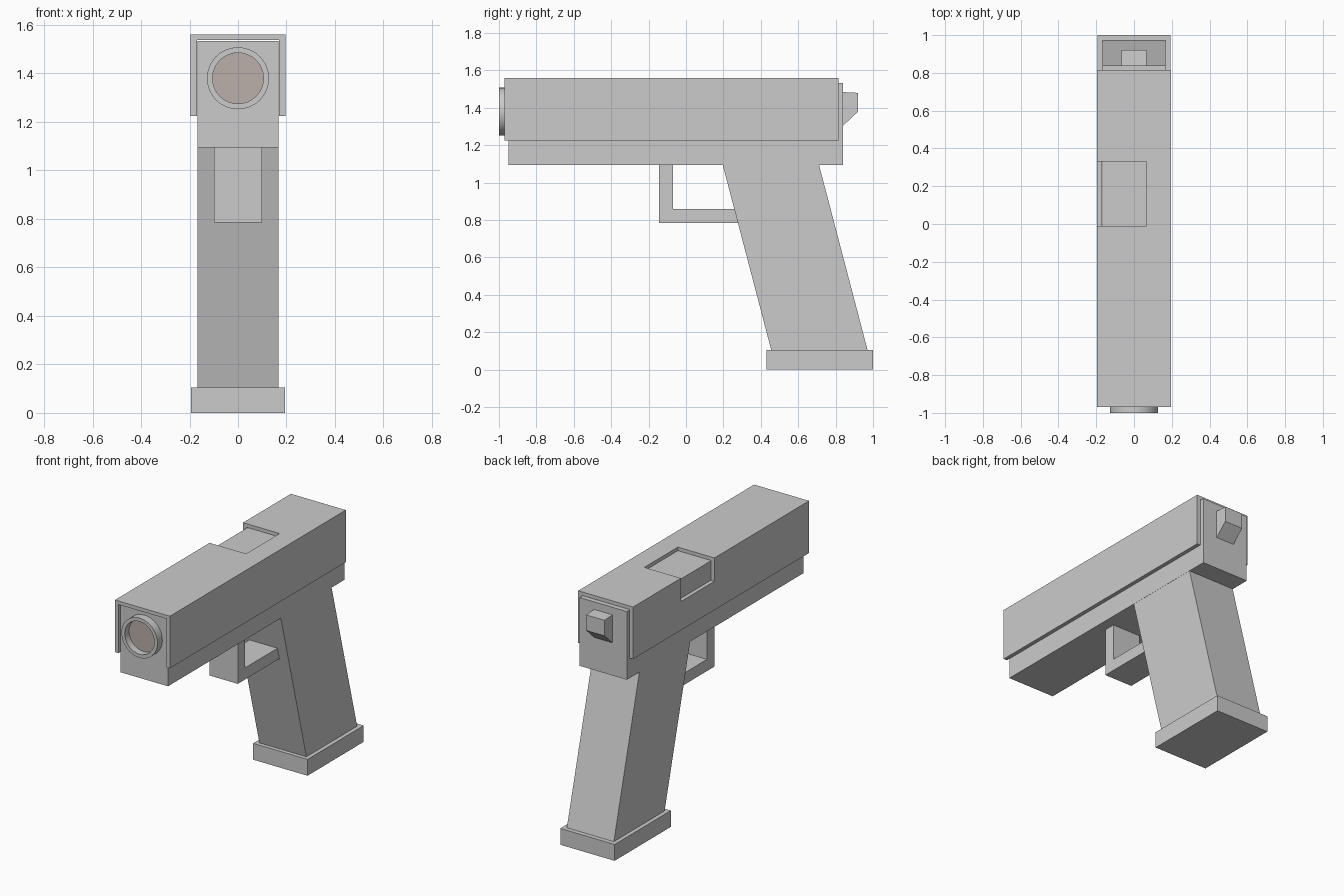
import bpy, bmesh, math

if "Cube" in bpy.data.objects:
    bpy.data.objects.remove(bpy.data.objects["Cube"])


def add_object(name, bm):
    bmesh.ops.recalc_face_normals(bm, faces=bm.faces)
    mesh = bpy.data.meshes.new(name)
    bm.to_mesh(mesh)
    bm.free()
    obj = bpy.data.objects.new(name, mesh)
    bpy.context.collection.objects.link(obj)
    return obj


def prism(name, outline, axis, lo, hi):
    """Extrude a 2D outline: axis 'x' uses (y, z) points, axis 'y' uses (x, z)."""
    bm = bmesh.new()
    start = [(lo, a, b) if axis == 'x' else (a, lo, b) for a, b in outline]
    face = bm.faces.new([bm.verts.new(p) for p in start])
    moved = bmesh.ops.extrude_face_region(bm, geom=[face])['geom']
    step = (hi - lo, 0, 0) if axis == 'x' else (0, hi - lo, 0)
    bmesh.ops.translate(bm, vec=step,
                        verts=[v for v in moved if isinstance(v, bmesh.types.BMVert)])
    return add_object(name, bm)


def box(name, x, y, z):
    outline = [(y[0], z[0]), (y[1], z[0]), (y[1], z[1]), (y[0], z[1])]
    return prism(name, outline, 'x', *x)


# Slide: thin inverted U shell over the frame
half = [(0.195, 1.56), (0.195, 1.225), (0.17, 1.225), (0.17, 1.537)]
slide = prism("slide", half + [(-x, z) for x, z in reversed(half)], 'y', -0.97, 0.815)

# Ejection port cut through the top and left wall
cutter = box("port_cutter", (-0.3, 0.065), (-0.01, 0.33), (1.41, 1.7))
cutter.hide_render = True
cut = slide.modifiers.new("port", 'BOOLEAN')
cut.operation = 'DIFFERENCE'
cut.solver = 'EXACT'
cut.object = cutter
bpy.context.view_layer.objects.active = slide
bpy.ops.object.modifier_apply(modifier=cut.name)
bpy.data.objects.remove(cutter)

# Frame, slanted grip and base plate
box("frame", (-0.168, 0.168), (-0.95, 0.84), (1.095, 1.533))
prism("grip", [(0.195, 1.1), (0.71, 1.1), (0.972, 0.1), (0.457, 0.1)], 'x', -0.167, 0.167)
box("base_plate", (-0.193, 0.193), (0.43, 1.0), (0, 0.105))

# L-shaped trigger guard, running back into the grip
prism("trigger_guard", [(-0.145, 1.1), (-0.145, 0.785), (0.32, 0.785), (0.32, 0.86),
                        (-0.07, 0.86), (-0.07, 1.1)], 'x', -0.1, 0.1)

# Hammer at the rear
prism("hammer", [(0.83, 1.485), (0.92, 1.48), (0.92, 1.38), (0.84, 1.305), (0.83, 1.305)],
      'x', -0.065, 0.065)

# Barrel: lathed muzzle ring
SIDES, MZ = 32, 1.38
bm = bmesh.new()
points = [(0.128, -0.94), (0.128, -1.0), (0.105, -1.0), (0.105, -0.955)]
verts = [bm.verts.new((r, y, MZ)) for r, y in points]
edges = [bm.edges.new(pair) for pair in zip(verts, verts[1:])]
bmesh.ops.spin(bm, geom=verts + edges, cent=(0, 0, MZ), axis=(0, 1, 0),
               angle=math.tau, steps=SIDES)
bmesh.ops.remove_doubles(bm, verts=bm.verts, dist=0.0005)
barrel = add_object("barrel", bm)
bpy.ops.object.select_all(action='DESELECT')
barrel.select_set(True)
bpy.context.view_layer.objects.active = barrel
bpy.ops.object.shade_smooth_by_angle(angle=math.radians(30))

# Bore: recessed brownish disc facing forward
bpy.ops.mesh.primitive_circle_add(vertices=SIDES, radius=0.105, fill_type='NGON',
                                  location=(0, -0.956, MZ), rotation=(math.pi / 2, 0, 0))
bore = bpy.context.object
bore.name = "bore"
brown = bpy.data.materials.new("bore_brown")
brown.diffuse_color = (0.5, 0.43, 0.4, 1)
brown.use_nodes = True
brown.node_tree.nodes["Principled BSDF"].inputs["Base Color"].default_value = brown.diffuse_color
bore.data.materials.append(brown)
